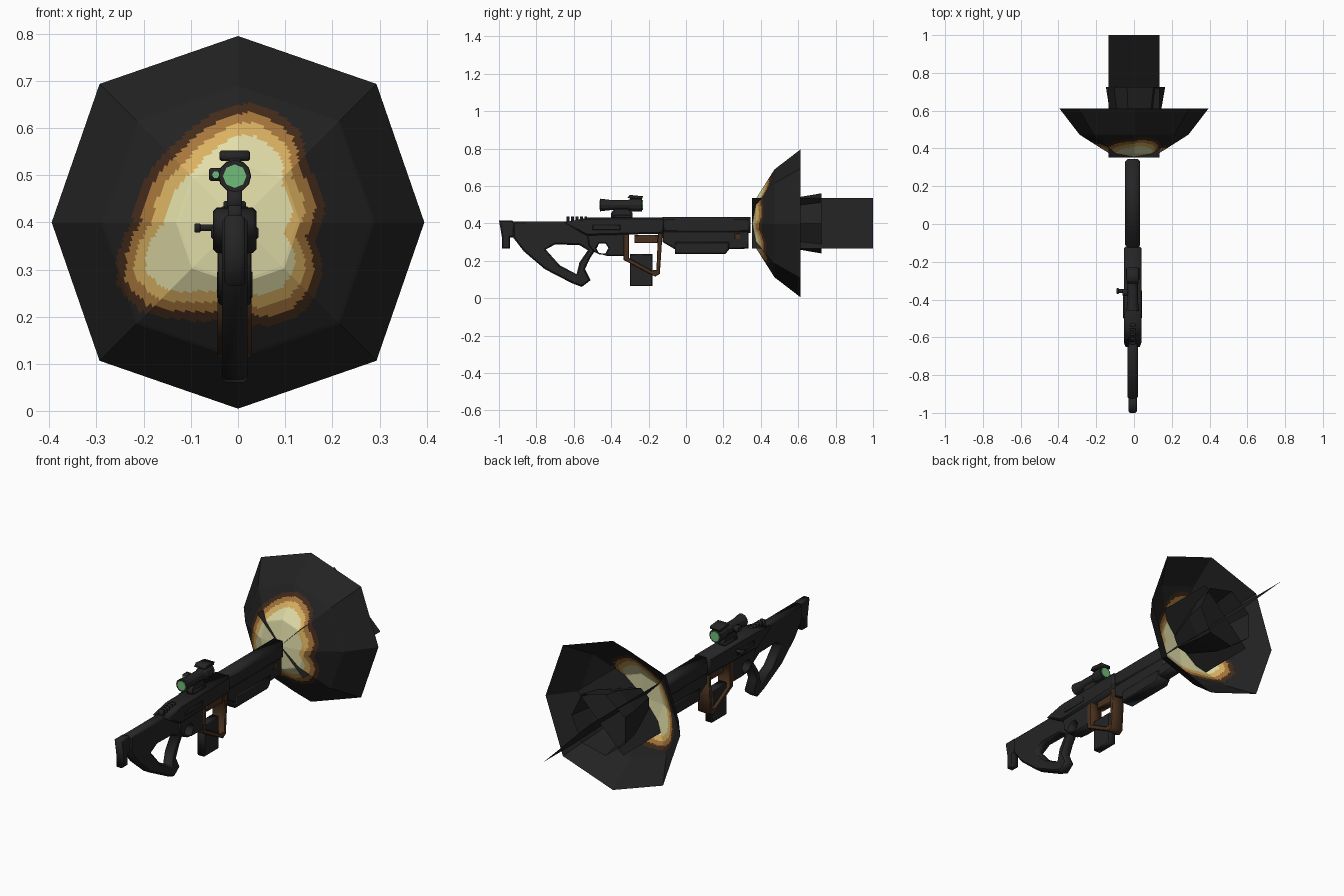
import bpy, bmesh, math
from mathutils import Matrix

if "Cube" in bpy.data.objects:
    bpy.data.objects.remove(bpy.data.objects["Cube"])

CX = -0.007          # gun centre line in x
AXIS_Z = 0.40        # height of the muzzle flash axis


def material(name, rgb):
    m = bpy.data.materials.new(name)
    m.diffuse_color = (*rgb, 1)
    m.use_nodes = True
    m.node_tree.nodes["Principled BSDF"].inputs["Base Color"].default_value = m.diffuse_color
    return m


BLACK = material("gun black", (0.018, 0.018, 0.018))
SOOT = material("soot black", (0.016, 0.016, 0.016))
RUST = material("rust brown", (0.065, 0.03, 0.013))
PALE = material("pale yellow", (0.76, 0.73, 0.40))
GOLD = material("gold", (0.70, 0.44, 0.12))
TAN = material("burnt orange", (0.38, 0.18, 0.045))
DARK = material("scorched brown", (0.055, 0.023, 0.01))
GREEN = material("lens green", (0.16, 0.50, 0.19))


def add(name, verts, faces, mat):
    me = bpy.data.meshes.new(name)
    me.from_pydata(verts, [], faces)
    me.materials.append(mat)
    ob = bpy.data.objects.new(name, me)
    bpy.context.collection.objects.link(ob)
    return ob


def plate(name, loops, half, mat=BLACK, bevel=0.005, x=CX):
    """Side profile of (y, z) loops, later loops are holes, extruded in x."""
    cu = bpy.data.curves.new(name, 'CURVE')
    cu.dimensions = '2D'
    cu.fill_mode = 'BOTH'
    cu.extrude = half - bevel
    cu.bevel_depth = bevel
    cu.bevel_resolution = 0
    cu.offset = -bevel
    for loop in loops:
        s = cu.splines.new('POLY')
        s.points.add(len(loop) - 1)
        for p, (y, z) in zip(s.points, loop):
            p.co = (y, z, 0, 1)
        s.use_cyclic_u = True
    cu.materials.append(mat)
    ob = bpy.data.objects.new(name, cu)
    bpy.context.collection.objects.link(ob)
    ob.matrix_world = Matrix(((0, 0, 1, x), (1, 0, 0, 0), (0, 1, 0, 0), (0, 0, 0, 1)))
    bpy.ops.object.select_all(action='DESELECT')
    ob.select_set(True)
    bpy.context.view_layer.objects.active = ob
    bpy.ops.object.convert(target='MESH')
    return ob


def block(name, y0, y1, z0, z1, half, mat=BLACK, bevel=0.004, x=CX):
    return plate(name, [[(y0, z0), (y1, z0), (y1, z1), (y0, z1)]], half, mat, bevel, x)


def lathe(name, profile, x, z, sides, mat, caps=(True, True), turn=0.0):
    """Rings of (y, radius) around an axis along y."""
    verts, faces = [], []
    for y, r in profile:
        for i in range(sides):
            a = turn + 2 * math.pi * i / sides
            verts.append((x + r * math.cos(a), y, z + r * math.sin(a)))
    for k in range(len(profile) - 1):
        for i in range(sides):
            j = (i + 1) % sides
            faces.append((k * sides + i, (k + 1) * sides + i, (k + 1) * sides + j, k * sides + j))
    if caps[0]:
        faces.append(tuple(range(sides)))
    if caps[1]:
        faces.append(tuple(reversed(range(len(verts) - sides, len(verts)))))
    return add(name, verts, faces, mat)


# Stock with grip and its opening
plate("stock", [
    [(-.925, .41), (-.50, .41), (-.47, .28), (-.483, .26), (-.515, .21), (-.54, .155), (-.51, .096),
     (-.557, .06), (-.61, .08), (-.755, .155), (-.867, .25), (-.925, .325)],
    [(-.75, .26), (-.70, .287), (-.57, .284), (-.525, .256), (-.57, .19), (-.585, .128), (-.675, .176)],
], 0.027, bevel=0.008)
plate("butt_pad", [[(-1, .416), (-.93, .416), (-.915, .40), (-.92, .325), (-.94, .325), (-.94, .265),
                    (-.985, .265), (-.985, .33)]], 0.022, bevel=0.007)

# Receiver
plate("receiver", [[(-.65, .405), (-.53, .43), (-.12, .432), (-.12, .345), (-.53, .335), (-.56, .35)]],
      0.046, bevel=0.008)
plate("lower_receiver", [
    [(-.53, .35), (-.33, .35), (-.33, .225), (-.42, .225), (-.49, .245), (-.52, .28)],
    [(-.48, .268), (-.465, .292), (-.43, .292), (-.415, .268), (-.43, .24), (-.465, .24)],
], 0.035)
for i in range(5):
    block(f"rail_tooth_{i}", -.638 + i * .024, -.624 + i * .024, .40, .436, 0.014, bevel=0.002)
block("ejection_cover", -.50, -.35, .365, .39, 0.050, bevel=0.003)
block("charging_handle", -.365, -.345, .382, .395, 0.022, bevel=0.003, x=-.068)
block("charging_knob", -.37, -.34, .378, .398, 0.006, bevel=0.002, x=-.086)

# Magazine and rusty guard frame
block("magazine", -.30, -.18, .065, .235, 0.022)
plate("magazine_guard", [
    [(-.335, .352), (-.335, .205), (-.165, .115), (-.14, .13), (-.125, .352)],
    [(-.305, .345), (-.305, .215), (-.185, .148), (-.158, .152), (-.15, .345)],
], 0.036, RUST, bevel=0.003)
block("feed_block", -.275, -.13, .295, .337, 0.022, RUST)

# Barrel shroud and fore-end
block("barrel_shroud", -.125, .345, .348, .434, 0.040, bevel=0.014)
plate("fore_end", [[(-.125, .36), (.335, .36), (.335, .265), (.25, .262), (-.06, .262), (-.125, .30)]],
      0.033, bevel=0.006)
plate("fore_grip", [[(-.06, .30), (.23, .30), (.23, .26), (.21, .235), (-.06, .235)]], 0.038, bevel=0.006)
block("fore_rust_patch", .26, .29, .315, .345, 0.0345, RUST, bevel=0.001)

# Scope
SZ = 0.498
lathe("scope_tube", [(-.46, .034), (-.41, .028), (-.31, .027), (-.29, .035), (-.235, .035)], CX, SZ, 12, BLACK)
lathe("eyepiece_lens", [(-.463, .025), (-.458, .025)], CX, SZ, 8, GREEN)
lathe("objective_lens", [(-.237, .027), (-.231, .027)], CX, SZ, 8, GREEN)
plate("scope_cap", [[(-.315, .535), (-.235, .53), (-.23, .545), (-.30, .552)]], 0.032, bevel=0.003)
block("scope_cap_stem", -.30, -.25, .515, .54, 0.012)
plate("scope_mount", [[(-.40, .425), (-.285, .425), (-.285, .455), (-.31, .48), (-.38, .48), (-.40, .455)]], 0.016)
block("mount_clamp", -.39, -.29, .43, .445, 0.024, bevel=0.003)
block("scope_knob", -.38, -.345, .488, .515, 0.014, x=-.047, bevel=0.003)
lathe("knob_light", [(-.383, .008), (-.379, .008)], -.047, .501, 6, GREEN)

# Muzzle flash bowl: eight flat sides, scorch blob coloured by distance from its outline
OUTLINE = [(-165, .263), (-153, .288), (-138, .28), (-119, .234), (-92, .20), (-77, .226), (-56, .235),
           (-34, .215), (-13, .165), (12, .188), (40, .19), (57, .234), (80, .255), (91, .25),
           (108, .23), (129, .212), (155, .217), (180, .225), (195, .263)]
BOWL = [(0, .355), (.33, .373), (.73, .473), (1, .612)]


def lerp(table, t):
    for (a, u), (b, v) in zip(table, table[1:]):
        if t <= b:
            return u + (v - u) * (t - a) / (b - a)
    return table[-1][1]


SIDES, STEP, RINGS = 8, 18, 60
N = SIDES * STEP
corner = [(r * math.cos(i * math.pi / 4), r * math.sin(i * math.pi / 4))
          for i, r in enumerate([.395, .415] * 4)]
rim = []
for i in range(N):
    k, f = divmod(i, STEP)
    (ax, az), (bx, bz) = corner[k], corner[(k + 1) % SIDES]
    rim.append((ax + (bx - ax) * f / STEP, az + (bz - az) * f / STEP))
verts, faces = [(0, .355, AXIS_Z)], []
for k in range(1, RINGS + 1):
    t = k / RINGS
    verts += [(x * t, lerp(BOWL, t), AXIS_Z + z * t) for x, z in rim]
for i in range(N):
    j = (i + 1) % N
    faces.append((0, 1 + i, 1 + j))
    for k in range(RINGS - 1):
        a, b = 1 + k * N, 1 + (k + 1) * N
        faces.append((a + i, b + i, b + j, a + j))
bowl = add("flash_bowl", verts, faces, SOOT)
for m in (DARK, TAN, GOLD, PALE):
    bowl.data.materials.append(m)
for p in bowl.data.polygons:
    x, z = p.center.x, p.center.z - AXIS_Z
    ang = math.degrees(math.atan2(z, x))
    if ang < -165:
        ang += 360
    inside = lerp(OUTLINE, ang) - math.hypot(x, z)
    p.material_index = sum(inside > d for d in (0, .02, .042, .068))

# Inner flash cup, open towards +y
lathe("flash_cup", [(.40, .07), (.61, .145), (.725, .165)], 0, AXIS_Z, 7, SOOT, caps=(True, False))

# Crossed diagonal flash sheets
for name, s, y1 in (("flash_sheet_long", -1, 1.0), ("flash_sheet_short", 1, 0.72)):
    w = 0.135
    add(name, [(-w, .352, AXIS_Z - s * w), (w, .352, AXIS_Z + s * w),
               (w, y1, AXIS_Z + s * w), (-w, y1, AXIS_Z - s * w)], [(0, 1, 2, 3)], SOOT)
